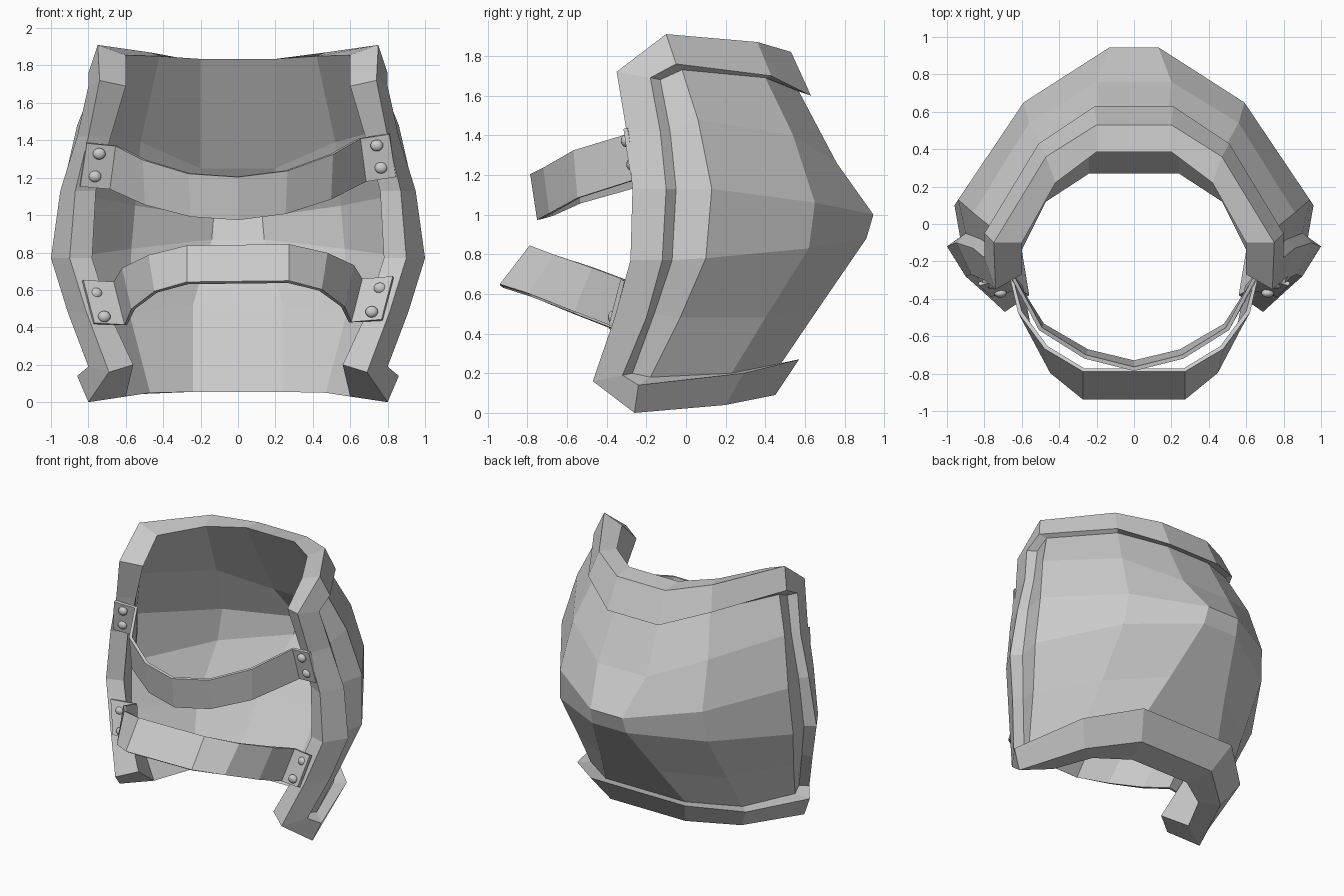
import bpy, bmesh

if "Cube" in bpy.data.objects:
    bpy.data.objects.remove(bpy.data.objects["Cube"])


def mirror(p):
    return (-p[0], p[1], p[2])


def make_object(name, quads):
    """Weld a soup of quads into one clean flat-shaded object."""
    bm = bmesh.new()
    for q in quads:
        bm.faces.new([bm.verts.new(p) for p in q])
    bmesh.ops.remove_doubles(bm, verts=bm.verts, dist=0.001)
    bmesh.ops.recalc_face_normals(bm, faces=bm.faces)
    mesh = bpy.data.meshes.new(name)
    bm.to_mesh(mesh)
    bm.free()
    obj = bpy.data.objects.new(name, mesh)
    bpy.context.collection.objects.link(obj)
    return obj


def loft(rows):
    return [(a[i], a[i + 1], b[i + 1], b[i])
            for a, b in zip(rows, rows[1:]) for i in range(len(a) - 1)]


def full_row(row):
    return [mirror(p) for p in row] + list(reversed(row))


# Outer shell: rows from top to bottom, columns from side edge to the back middle
outer = [
    [(.75, -.13, 1.68), (.76, -.02, 1.73), (.48, .40, 1.69), (.18, .57, 1.62)],
    [(.82, -.08, 1.42), (.86, .06, 1.48), (.56, .54, 1.40), (.20, .76, 1.26)],
    [(.90, -.05, 1.13), (.94, .13, 1.13), (.59, .65, 1.06), (.13, .945, 1.0)],
    [(.93, -.07, .77), (.96, .10, .78), (.61, .62, .83), (.14, .91, .88)],
    [(.85, -.16, .50), (.87, -.03, .48), (.62, .40, .48), (.24, .67, .53)],
    [(.75, -.27, .20), (.78, -.18, .18), (.63, .23, .20), (.33, .48, .25)],
]

# Rim edges: top middle, round the corner, down the side, to the bottom middle
inner_edge = [
    (.20, .385, 1.835), (.42, .22, 1.85), (.60, -.10, 1.855),
    (.60, -.27, 1.69), (.68, -.24, 1.42), (.76, -.22, 1.13),
    (.78, -.24, .77), (.69, -.31, .48), (.56, -.38, .20),
    (.60, -.14, .03), (.47, .12, .05), (.24, .27, .055)]
front_edge = [
    (.20, .53, 1.82), (.47, .36, 1.87), (.75, -.10, 1.91),
    (.74, -.35, 1.72), (.80, -.30, 1.42), (.87, -.27, 1.13),
    (.90, -.28, .77), (.81, -.36, .48), (.69, -.47, .16),
    (.80, -.26, 0), (.60, .20, .04), (.31, .45, .09)]
ridge = [
    (.21, .63, 1.60), (.51, .43, 1.70), (.80, -.05, 1.76),
    (.80, -.18, 1.69), (.86, -.13, 1.42), (.95, -.10, 1.13),
    (1.0, -.12, .77), (.91, -.20, .48), (.80, -.32, .19),
    (.86, -.24, .14), (.70, .29, .20), (.39, .57, .27)]

# Inner shell: offset of the outer one, bounded by the inner rim edge
inner = [[(x - .04 * (x > .4), y - .05, z - .01) for x, y, z in row]
         for row in outer]
inner[0][1:] = [inner_edge[2], inner_edge[1], inner_edge[0]]
inner[5][1:] = inner_edge[9:]
for i in range(6):
    inner[i][0] = inner_edge[3 + i]

groove = outer[0][:0:-1] + [r[0] for r in outer] + outer[5][1:]
sections = [list(s) for s in zip(inner_edge, front_edge, ridge, groove)]
sections += [[mirror(p) for p in s] for s in reversed(sections)]
sections.append(sections[0])

quads = loft([full_row(r) for r in outer])
quads += loft([full_row(r) for r in inner])
quads += loft(sections)
make_object("guard_shell_with_rim", quads)


# Straps: half paths of top and bottom edges, from the end plate to the middle
def strap(name, top, bottom, tilt):
    def tilted(p):
        return (p[0], p[1], p[2] + tilt * p[0])
    rows = [[tilted(p) for p in full_row(e)] for e in (top, bottom)]
    obj = make_object(name, loft(rows))
    mod = obj.modifiers.new("thickness", 'SOLIDIFY')
    mod.thickness = .022
    mod.offset = 0


strap("upper_strap",
      [(.81, -.305, 1.41), (.65, -.28, 1.39), (.50, -.56, 1.31), (.26, -.71, 1.23), (0, -.775, 1.205)],
      [(.845, -.27, 1.18), (.68, -.24, 1.16), (.49, -.54, 1.07), (.25, -.68, 1.0), (0, -.74, .975)], .03)
strap("lower_strap",
      [(.83, -.32, .66), (.66, -.27, .65), (.61, -.47, .725), (.47, -.66, .79), (.27, -.78, .835)],
      [(.77, -.38, .43), (.60, -.34, .42), (.56, -.56, .505), (.44, -.79, .595), (.27, -.93, .64)], .012)

# Rivets on the strap ends
for name, tilt, spots in (
        ("upper_rivet", .03, [(.742, -.305, 1.35), (.765, -.277, 1.23)]),
        ("lower_rivet", .018, [(.76, -.322, .595), (.715, -.37, .47)])):
    for x, y, z in spots:
        for side in (-1, 1):
            bpy.ops.mesh.primitive_uv_sphere_add(
                segments=12, ring_count=8, radius=.034,
                location=(side * x, y, z + tilt * side * x))
            rivet = bpy.context.object
            rivet.name = name
            rivet.scale = (1, .7, .9)
            bpy.ops.object.shade_smooth()
